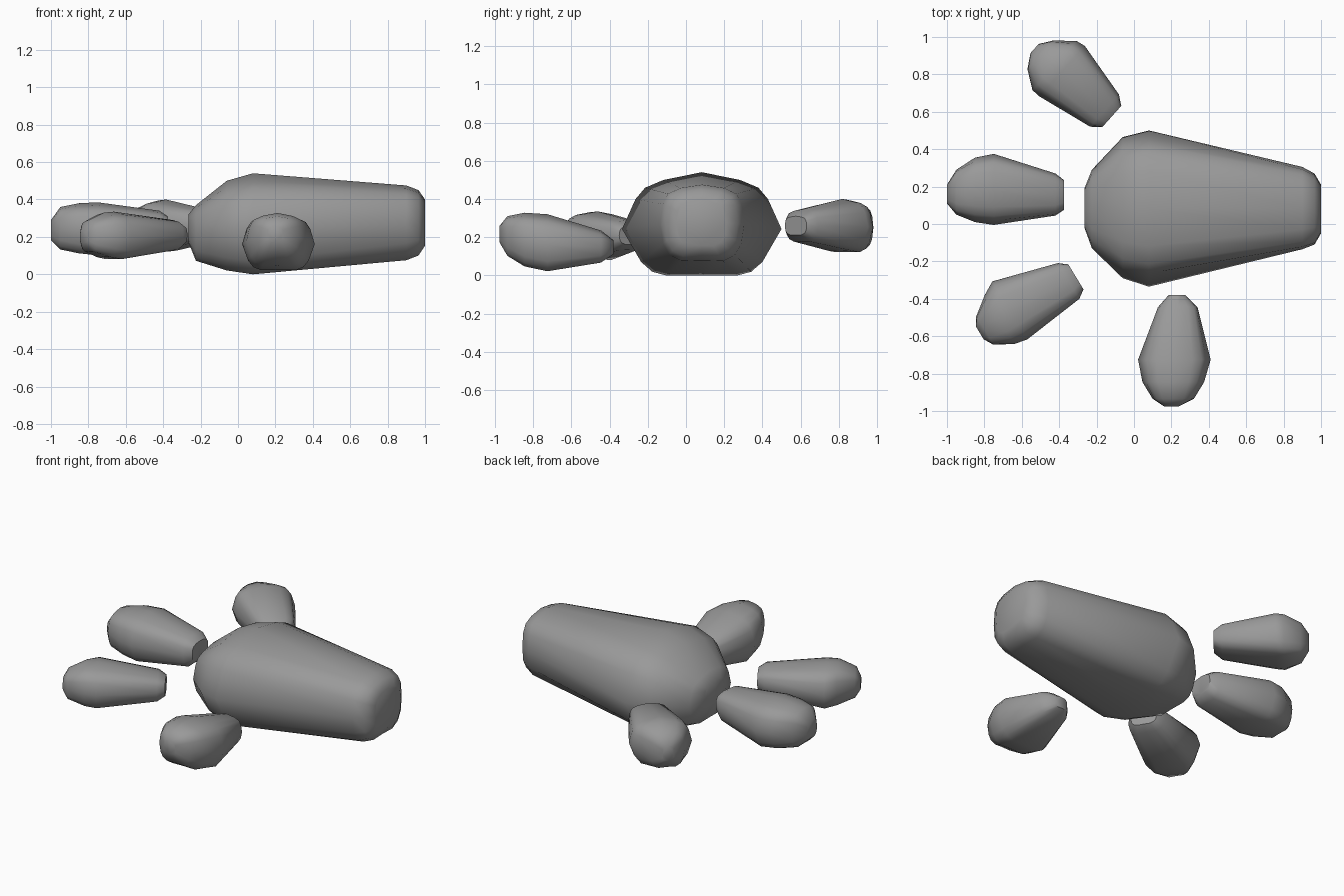
import bpy, bmesh, math
from mathutils import Vector

if "Cube" in bpy.data.objects:
    bpy.data.objects.remove(bpy.data.objects["Cube"])

grey = bpy.data.materials.new("stone grey")
grey.diffuse_color = (0.32, 0.32, 0.32, 1)
grey.use_nodes = True
grey.node_tree.nodes["Principled BSDF"].inputs["Base Color"].default_value = grey.diffuse_color

# Right half of each cross-section, from bottom to top, in unit half-sizes
WIDE = [(0, -1), (.45, -1), (.62, -.93), (.76, -.74), (1, -.1),
        (.83, .48), (.71, .70), (.48, .85), (0, 1)]
ROUND = [(0, -.95), (.5, -.97), (.8, -.8), (.95, -.5), (1, 0),
         (.95, .5), (.82, .77), (.52, .92), (0, 1)]


def section(blend):
    """Closed loop between the wide (0) and the rounded (1) cross-section."""
    half = [Vector(a).lerp(Vector(b), blend) for a, b in zip(WIDE, ROUND)]
    return half + [Vector((-p.x, p.y)) for p in half[-2:0:-1]]


def pad(name, origin, heading, stations):
    """Loft along a heading; station = distance, side min/max, z min/max, blend."""
    ang = math.radians(heading)
    along = Vector((math.cos(ang), math.sin(ang), 0))
    side = Vector((-along.y, along.x, 0))
    bm = bmesh.new()
    rings = []
    for t, s0, s1, z0, z1, blend in stations:
        base = Vector((*origin, 0)) + along * t
        rings.append([bm.verts.new(
            base + side * ((s0 + s1) / 2 + p.x * (s1 - s0) / 2)
            + Vector((0, 0, (z0 + z1) / 2 + p.y * (z1 - z0) / 2)))
            for p in section(blend)])
    n = len(rings[0])
    for a, b in zip(rings, rings[1:]):
        for i in range(n):
            j = (i + 1) % n
            bm.faces.new((a[i], a[j], b[j], b[i]))
    bm.faces.new(rings[0])
    bm.faces.new(rings[-1])
    bmesh.ops.recalc_face_normals(bm, faces=bm.faces)
    mesh = bpy.data.meshes.new(name)
    bm.to_mesh(mesh)
    bm.free()
    mesh.materials.append(grey)
    obj = bpy.data.objects.new(name, mesh)
    bpy.context.collection.objects.link(obj)
    bpy.ops.object.select_all(action='DESELECT')
    obj.select_set(True)
    bpy.context.view_layer.objects.active = obj
    bpy.ops.object.shade_smooth_by_angle(angle=math.radians(50))


# Large heel pad, running along x
pad("heel_pad", (0, 0), 0, [
    (-.265, -.02, .19, .17, .32, .8),
    (-.225, -.13, .29, .07, .37, .5),
    (-.06, -.29, .465, .02, .50, .1),
    (.08, -.335, .50, 0, .54, 0),
    (.90, -.135, .305, .07, .475, .9),
    (.965, -.11, .27, .095, .45, 1),
    (1, -.05, .21, .15, .40, 1)])

# Left toe
pad("left_toe", (-1, 0), 0, [
    (0, .11, .21, .18, .29, 1),
    (.05, .05, .29, .13, .36, .8),
    (.15, .01, .355, .11, .38, .5),
    (.25, -.005, .375, .10, .385, .4),
    (.58, .045, .27, .15, .34, .8),
    (.625, .075, .235, .19, .31, 1)])

# Front left toe
pad("front_left_toe", (-.82, -.59), 31.1, [
    (0, -.03, .05, .165, .235, 1),
    (.03, -.083, .095, .12, .29, .8),
    (.13, -.138, .17, .09, .33, .5),
    (.20, -.152, .21, .08, .335, .4),
    (.55, -.11, .113, .13, .29, .8),
    (.595, -.078, .078, .16, .26, 1)])

# Back left toe
pad("back_left_toe", (-.53, .94), -41.8, [
    (0, -.035, .03, .20, .30, 1),
    (.045, -.11, .095, .14, .365, .8),
    (.14, -.176, .177, .12, .395, .5),
    (.19, -.176, .187, .125, .40, .4),
    (.50, -.116, .115, .175, .345, .8),
    (.55, -.075, .078, .21, .31, 1)])

# Front toe, running along y (side axis points to -x)
pad("front_toe", (0, -.975), 90, [
    (0, -.24, -.16, .17, .26, 1),
    (.04, -.32, -.10, .10, .31, .8),
    (.13, -.375, -.045, .045, .328, .5),
    (.25, -.41, -.022, .02, .32, .4),
    (.53, -.34, -.128, .065, .235, .8),
    (.595, -.275, -.185, .11, .185, 1)])
